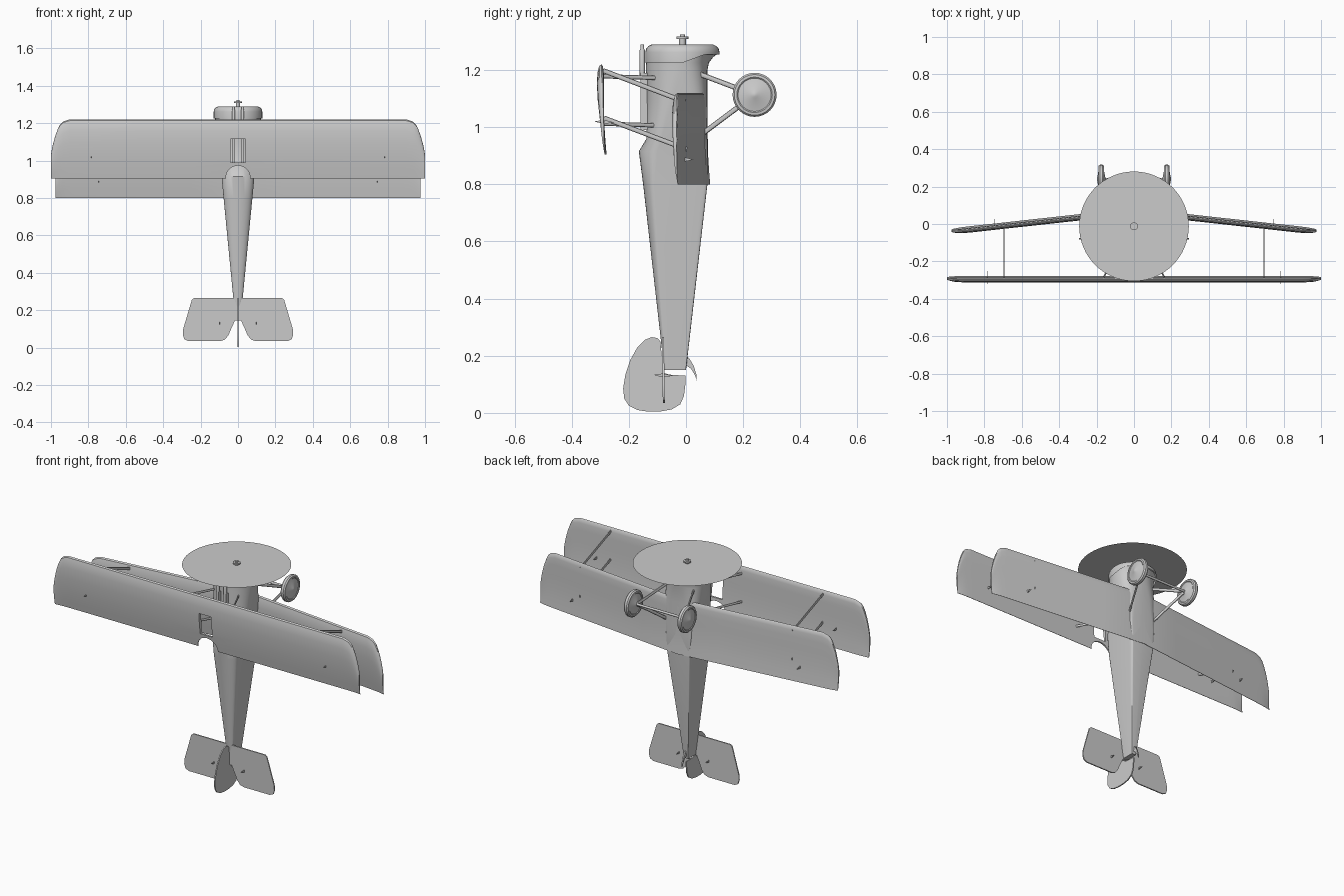
import bpy, bmesh, math
from mathutils import Vector, Matrix

if "Cube" in bpy.data.objects:
    bpy.data.objects.remove(bpy.data.objects["Cube"])

CY = -0.0125  # engine axis


def make(name, verts, faces):
    me = bpy.data.meshes.new(name)
    bm = bmesh.new()
    vs = [bm.verts.new(v) for v in verts]
    for f in faces:
        bm.faces.new([vs[i] for i in f])
    bmesh.ops.remove_doubles(bm, verts=bm.verts, dist=1e-5)
    bmesh.ops.recalc_face_normals(bm, faces=bm.faces)
    bm.to_mesh(me)
    bm.free()
    ob = bpy.data.objects.new(name, me)
    bpy.context.collection.objects.link(ob)
    return ob


def loft(name, rings, caps=True):
    n = len(rings[0])
    verts = [v for r in rings for v in r]
    faces = [(i * n + j, i * n + (j + 1) % n, (i + 1) * n + (j + 1) % n, (i + 1) * n + j)
             for i in range(len(rings) - 1) for j in range(n)]
    if caps:
        faces += [tuple(range(n)), tuple(range((len(rings) - 1) * n, len(rings) * n))]
    return make(name, verts, faces)


def circle(r, n):
    return [(r * math.cos(2 * math.pi * i / n), r * math.sin(2 * math.pi * i / n)) for i in range(n)]


def strut(name, a, b, w=0.016, t=0.006):
    # streamlined rod: wide along z, thin across
    a, b = Vector(a), Vector(b)
    d = (b - a).normalized()
    u = (Vector((0, 0, 1)) - d * d.z).normalized()
    v = d.cross(u)
    return loft(name, [[p + u * x * w + v * y * t for x, y in circle(0.5, 10)] for p in (a, b)])


def plate(name, pts, thick, to3d):
    return loft(name, [[to3d(p, s * thick / 2) for p in pts] for s in (-1, 1)])


def box(name, c, s):
    bpy.ops.mesh.primitive_cube_add(size=1, location=c)
    ob = bpy.context.object
    ob.name = name
    ob.scale = s
    return ob


# wings: chord fraction, upper y, lower y
PROFILE = [(0, -.296, -.296), (.02, -.304, -.291), (.08, -.309, -.288), (.2, -.312, -.287),
           (.4, -.309, -.287), (.65, -.300, -.286), (.85, -.289, -.282), (1, -.280, -.278)]
TIP = [(0, .19), (.004, .165), (.01, .135), (.022, .09), (.035, .055), (.048, .028), (.065, .011), (.1, 0)]


def wing(name, span, le, te, off):
    half = [(span - d, drop) for d, drop in TIP] + [(.5, 0), (.25, 0)]
    stations = [(-x, d) for x, d in half] + [(0, 0)] + half[::-1]
    rings = []
    for x, drop in stations:
        top, c = le - drop, le - drop - te
        k = max(.35, c / (le - te))
        loop = [(t, a) for t, a, b in PROFILE] + [(t, b) for t, a, b in PROFILE[:0:-1]]
        rings.append([(x, -.288 + (y + .288) * k + off(abs(x)), top - t * c) for t, y in loop])
    return loft(name, rings)


upper = wing("upper_wing", 1.0, 1.22, .905, lambda x: 0)
lower = wing("lower_wing", .975, 1.12, .80, lambda x: .256 + .11 * (.97 - x))

# upper wing opening and rear notch
cut1 = box("opening_cutter", (0, -.3, 1.053), (.08, .2, .125))
bpy.ops.mesh.primitive_cylinder_add(vertices=32, radius=.065, depth=.2, location=(0, -.3, .908),
                                    rotation=(math.pi / 2, 0, 0))
cut2 = bpy.context.object
cut2.name = "notch_cutter"
for c in (cut1, cut2):
    c.hide_render = True
    c.display_type = 'WIRE'
    m = upper.modifiers.new("cut", 'BOOLEAN')
    m.operation = 'DIFFERENCE'
    m.object = c


# fuselage: z, half width, top y, side y, bottom y, squareness of underside
def section(z, hw, yt, ys, yb, n):
    ring = []
    for i in range(40):
        a = 2 * math.pi * i / 40
        c, s = math.cos(a), math.sin(a)
        e = 2 / n if s > 0 else 1
        x = math.copysign(abs(c) ** e, c) * hw
        y = ys + (yb - ys) * abs(s) ** e if s > 0 else ys + (yt - ys) * abs(s)
        ring.append((x, y, z))
    return ring


loft("fuselage", [section(*s) for s in [
    (1.257, .124, -.14, CY, .111, 2), (1.245, .124, -.14, CY, .095, 2),
    (1.225, .122, -.14, -.015, .08, 2.2), (1.20, .12, -.14, -.02, .075, 2.4),
    (1.10, .113, -.14, -.045, .075, 4), (.96, .095, -.138, -.085, .075, 9),
    (.915, .088, -.165, -.10, .075, 14), (.80, .077, -.15, -.11, .075, 24),
    (.15, .014, -.076, -.070, .0, 24)]])

# engine cowl with its rear lip raised underneath
N = 40
prof = [(.13, None), (.13, 1.262), (.127, 1.274), (.120, 1.283), (.108, 1.289), (.097, 1.290),
        (.088, 1.286), (.085, 1.255), (.03, 1.255)]
rings = []
for r, z in prof:
    ring = []
    for x, y in circle(r, N):
        rear = 1.225 + .03 * min(1, max(0, y / .13 * 1.6))
        ring.append((x, y + CY, rear if z is None else z))
    rings.append(ring)
cowl = loft("engine_cowl", rings, caps=False)

# propeller disc and hub
make("propeller_disc", [(x, y + CY, 1.302) for x, y in circle(.293, 64)], [tuple(range(64))])
hub = [(.012, 1.25), (.012, 1.309), (.021, 1.309), (.021, 1.317), (.009, 1.317), (.009, 1.325)]
loft("propeller_hub", [[(x, y + CY, z) for x, y in circle(r, 20)] for r, z in hub])

# tailplane
half = [(.235, .265), (.247, .255), (.293, .10), (.295, .07), (.287, .045), (.265, .035), (.095, .035),
        (.07, .043), (.052, .065), (.03, .115), (.016, .145)]
plate("tailplane", half + [(-x, z) for x, z in half[::-1]], .007,
      lambda p, o: (p[0], -.081 + o + (.265 - p[1]) * .015, p[1]))

# fin and rudder
plate("rudder", [(-.09, .25), (-.10, .262), (-.12, .265), (-.145, .255), (-.17, .23), (-.195, .185),
                 (-.212, .135), (-.22, .085), (-.216, .05), (-.20, .025), (-.17, .01), (-.13, .004),
                 (-.09, .005), (-.05, .012), (-.02, .03), (-.007, .06), (-.002, .10), (-.001, .13),
                 (-.06, .134), (-.078, .14)], .007, lambda p, o: (o, p[0], p[1]))

# tail skid
plate("tail_skid", [(-.005, .205), (.012, .19), (.027, .165), (.036, .135), (.038, .113), (.03, .135),
                    (.017, .155), (-.005, .17)], .008, lambda p, o: (o, p[0], p[1]))

# wheel outline: sideways offset, radius
WHEEL = [(-.024, .006), (-.021, .012), (-.012, .058), (-.015, .062), (-.014, .071), (-.007, .077),
         (.007, .077), (.014, .071), (.015, .062), (.012, .058), (.021, .012), (.024, .006)]

for s, side in ((-1, "left"), (1, "right")):
    # landing gear
    loft(side + "_wheel", [[(s * .175 + dx, .24 + a, 1.113 + b) for a, b in circle(r, 32)]
                           for dx, r in WHEEL])
    strut(side + "_front_gear_leg", (s * .085, .05, 1.185), (s * .155, .24, 1.113), .018, .010)
    strut(side + "_rear_gear_leg", (s * .08, .055, .975), (s * .155, .24, 1.113), .018, .010)
    # struts between the wings
    strut(side + "_front_wing_strut", (s * .695, -.29, 1.198), (s * .695, -.002, 1.088), .017, .007)
    strut(side + "_rear_wing_strut", (s * .695, -.287, 1.032), (s * .695, .004, .922), .017, .007)
    # struts from body to upper wing
    strut(side + "_front_body_strut", (s * .165, -.295, 1.178), (s * .075, -.10, 1.172), .015, .008)
    strut(side + "_rear_body_strut", (s * .165, -.290, 1.012), (s * .07, -.10, 1.006), .015, .008)
    # guns
    box(side + "_gun_body", (s * .024, -.143, 1.09), (.018, .034, .20))
    loft(side + "_gun_barrel", [[(s * .024 + x, -.153 + y, z) for x, y in circle(r, 12)]
                                for r, z in [(.009, 1.18), (.009, 1.27), (.006, 1.275), (.006, 1.29)]])
    # control horns
    for part, x, y, z, h in (("upper", .785, -.287, 1.018, .035), ("lower", .745, -.003, .887, .03),
                             ("tail", .097, -.08, .131, .033)):
        plate(f"{side}_{part}_control_horn", [(y - h, z + .002), (y, z + .007), (y + h, z - .001),
                                              (y, z - .007)], .004,
              lambda p, o: (s * x + o, p[0], p[1]))

# axle
loft("axle", [[(x, .24 + a, 1.113 + b) for a, b in circle(.007, 12)] for x in (-.17, .17)])

# smooth shading with sharp edges kept
bpy.ops.object.select_all(action='DESELECT')
for ob in bpy.data.objects:
    if not ob.hide_render:
        ob.select_set(True)
        bpy.context.view_layer.objects.active = ob
bpy.ops.object.shade_smooth_by_angle(angle=math.radians(35))
